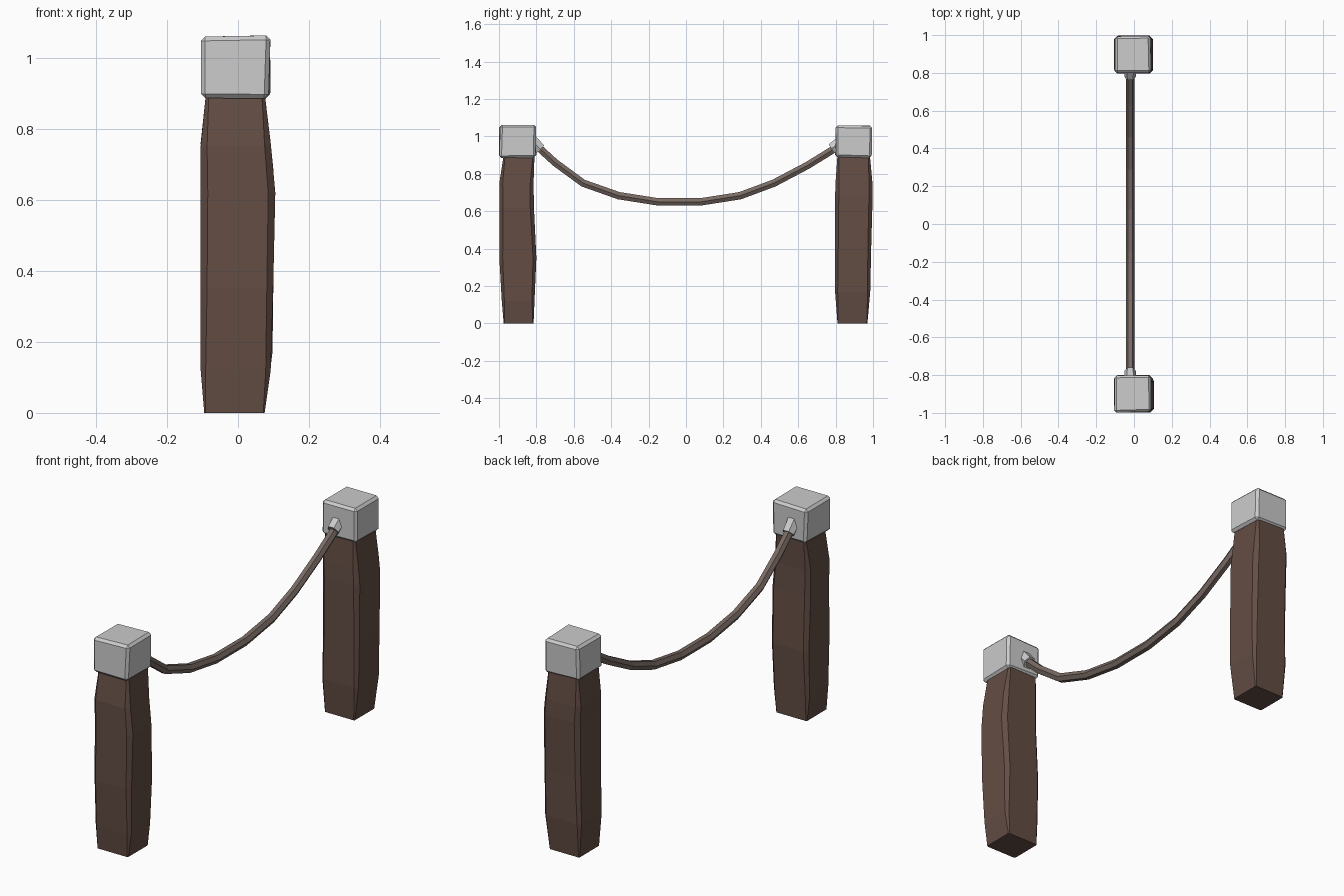
import bpy, bmesh, random
from mathutils import Vector

if "Cube" in bpy.data.objects:
    bpy.data.objects.remove(bpy.data.objects["Cube"])

random.seed(4)


def material(name, color):
    m = bpy.data.materials.new(name)
    m.diffuse_color = (*color, 1)
    m.use_nodes = True
    m.node_tree.nodes["Principled BSDF"].inputs["Base Color"].default_value = m.diffuse_color
    return m


def make_object(name, bm, mat=None):
    bmesh.ops.recalc_face_normals(bm, faces=bm.faces)
    me = bpy.data.meshes.new(name)
    bm.to_mesh(me)
    bm.free()
    ob = bpy.data.objects.new(name, me)
    bpy.context.collection.objects.link(ob)
    if mat:
        me.materials.append(mat)
    return ob


def loft(name, rings, mat=None):
    """Skin a list of equal-length point rings and close both ends."""
    bm = bmesh.new()
    vs = [[bm.verts.new(p) for p in r] for r in rings]
    n = len(vs[0])
    for a, b in zip(vs, vs[1:]):
        for i in range(n):
            j = (i + 1) % n
            bm.faces.new((a[i], a[j], b[j], b[i]))
    bm.faces.new(vs[0])
    bm.faces.new(vs[-1])
    return make_object(name, bm, mat)


def post_ring(z, x0, x1, y0, y1, c):
    """Rectangle with cut corners."""
    return [(x0 + c, y0, z), (x1 - c, y0, z), (x1, y0 + c, z), (x1, y1 - c, z),
            (x1 - c, y1, z), (x0 + c, y1, z), (x0, y1 - c, z), (x0, y0 + c, z)]


def tube(name, path, radii, x, mat=None):
    """Six-sided tube along a (y, z) path at fixed x."""
    pts = [Vector((x, y, z)) for y, z in path]
    side = Vector((1, 0, 0))
    rings = []
    for i, p in enumerate(pts):
        t = (pts[min(i + 1, len(pts) - 1)] - pts[max(i - 1, 0)]).normalized()
        up = side.cross(t)
        r = radii[i]
        rings.append([p + side * r * a + up * r * b for a, b in
                      ((1, 0), (.5, .9), (-.5, .9), (-1, 0), (-.5, -.9), (.5, -.9))])
    return loft(name, rings, mat)


wood = material("wood", (0.125, 0.075, 0.058))
rope_mat = material("rope", (0.19, 0.145, 0.125))

# hewn posts: z, x range, y range, corner cut
front = [(0, -.095, .075, -.975, -.815, .004), (.12, -.105, .092, -.985, -.81, .014),
         (.35, -.105, .099, -.998, -.80, .018), (.62, -.105, .105, -.998, -.813, .02),
         (.75, -.105, .093, -.998, -.815, .018), (.90, -.09, .075, -.975, -.81, .008)]
back = [(0, -.09, .075, .81, .97, .004), (.17, -.103, .097, .797, .985, .014),
        (.40, -.10, .10, .796, .99, .018), (.68, -.102, .10, .797, .998, .02),
        (.76, -.105, .092, .80, .996, .018), (.90, -.09, .075, .81, .983, .008)]
loft("front_post", [post_ring(*r) for r in front], wood)
loft("back_post", [post_ring(*r) for r in back], wood)


# stone caps: bevelled, slightly uneven blocks
def cap(name, y):
    bm = bmesh.new()
    bmesh.ops.create_cube(bm, size=1)
    for v in bm.verts:
        j = [random.uniform(-.004, .004) for _ in range(3)]
        v.co = (v.co.x * .19 - .007 + j[0], y + v.co.y * .193 + j[1],
                .973 + v.co.z * .173 + j[2])
    bmesh.ops.bevel(bm, geom=bm.edges[:], offset=.012, segments=1, affect='EDGES')
    return make_object(name, bm)


cap("front_cap", -.899)
cap("back_cap", .897)

# sagging rope
path = [(-.815, .965), (-.70, .86), (-.55, .75), (-.36, .683), (-.15, .65), (.08, .65),
        (.29, .683), (.47, .75), (.65, .845), (.82, .95)]
tube("rope", path, [.022] * len(path), -.02, rope_mat)

# sockets where the rope meets the caps
tube("front_socket", [(-.83, .985), (-.778, .932)], [.034, .03], -.02)
tube("back_socket", [(.83, .972), (.778, .935)], [.034, .03], -.02)
